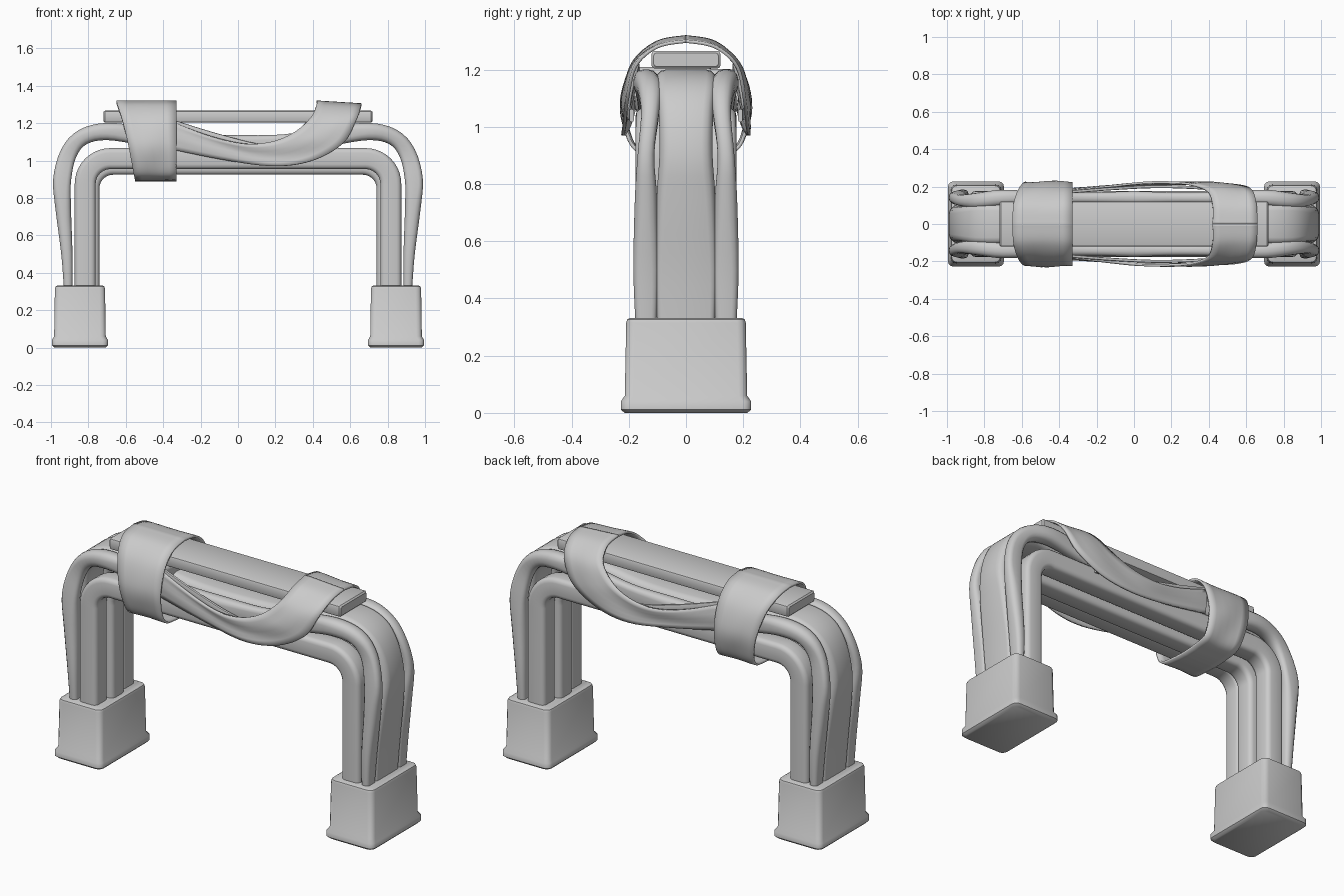
import bpy, bmesh, math
from mathutils import Vector

cube = bpy.data.objects.get("Cube")
if cube:
    bpy.data.objects.remove(cube, do_unlink=True)

grey = bpy.data.materials.new("plain_grey")
grey.use_nodes = True
grey.diffuse_color = (0.6, 0.6, 0.6, 1)
grey.node_tree.nodes["Principled BSDF"].inputs["Base Color"].default_value = (0.6, 0.6, 0.6, 1)


def finish(name, bm, angle=40):
    bmesh.ops.recalc_face_normals(bm, faces=bm.faces)
    me = bpy.data.meshes.new(name)
    bm.to_mesh(me)
    bm.free()
    ob = bpy.data.objects.new(name, me)
    bpy.context.collection.objects.link(ob)
    me.materials.append(grey)
    bpy.ops.object.select_all(action='DESELECT')
    ob.select_set(True)
    bpy.context.view_layer.objects.active = ob
    bpy.ops.object.shade_smooth_by_angle(angle=math.radians(angle))
    return ob


def spline(pts, steps=5):
    """Smooth curve through points of any dimension."""
    pts = [Vector(p) for p in pts]
    out = []
    for i in range(len(pts) - 1):
        a, b = pts[max(i - 1, 0)], pts[i]
        c, d = pts[i + 1], pts[min(i + 2, len(pts) - 1)]
        for k in range(steps):
            t = k / steps
            out.append(b + (c - a) * (t / 2) + (a * 2 - b * 5 + c * 4 - d) * (t * t / 2)
                       + (b * 3 - a - c * 3 + d) * (t ** 3 / 2))
    return out + [pts[-1]]


def round_rect(hx, hy, r, n=3):
    """Outline of a rounded rectangle."""
    out = []
    for q, (sx, sy) in enumerate([(1, 1), (-1, 1), (-1, -1), (1, -1)]):
        for k in range(n + 1):
            a = (q + k / n) * math.pi / 2
            out.append((sx * (hx - r) + r * math.cos(a), sy * (hy - r) + r * math.sin(a)))
    return out


def loft(name, rings, closed=False, caps=True, angle=40):
    """Skin a list of point rings."""
    bm = bmesh.new()
    vs = [[bm.verts.new(p) for p in ring] for ring in rings]
    n = len(vs[0])
    for a, b in zip(vs, vs[1:]):
        for j in range(n):
            bm.faces.new((a[j], a[(j + 1) % n], b[(j + 1) % n], b[j]))
    if caps:
        bm.faces.new(vs[0])
        bm.faces.new(vs[-1])
    return finish(name, bm, angle)


def arch(name, path, y, corner):
    """Sweep a rounded bar along points (x, z, half thickness, half width, y shift)."""
    rings = []
    for i, p in enumerate(path):
        a, b = path[max(i - 1, 0)], path[min(i + 1, len(path) - 1)]
        t = Vector((b[0] - a[0], b[1] - a[1])).normalized()
        r = corner * min(p[2], p[3])
        rings.append([(p[0] - t.y * u, y + p[4] + v, p[1] + t.x * u)
                      for u, v in round_rect(p[2], p[3], r)])
    return loft(name, rings)


def both_ends(half):
    return half + [Vector((-p[0],) + tuple(p[1:])) for p in reversed(half[:-1])]


def ribbon(name, edge_a, edge_b, closed=False, thick=0.012, cols=6):
    """Cloth band between two edge curves, mirrored front to back."""
    def whole(e):
        half = spline(e, 6)
        return half + [Vector((p.x, -p.y, p.z)) for p in reversed(half[:-1])]
    bm = bmesh.new()
    rows = []
    for i, (a, b) in enumerate(zip(whole(edge_a), whole(edge_b))):
        row = []
        for k in range(cols + 1):
            t = k / cols
            p = a.lerp(b, t)
            p.y *= 1 + 0.02 * math.sin(t * 7 + i * 0.25)   # soft wrinkles
            row.append(bm.verts.new(p))
        rows.append(row)
    for a, b in zip(rows, rows[1:]):
        for k in range(cols):
            bm.faces.new((a[k], a[k + 1], b[k + 1], b[k]))
    if closed:
        bmesh.ops.remove_doubles(bm, verts=bm.verts, dist=0.001)
    ob = finish(name, bm, 50)
    mod = ob.modifiers.new("cloth_thickness", 'SOLIDIFY')
    mod.thickness = thick
    mod.offset = 0
    return ob


# Feet with a flared base
for side, s in (("right", -1), ("left", 1)):
    levels = [(0, .138, .215), (.012, .15, .228), (.04, .15, .228), (.06, .138, .214),
              (.315, .134, .209), (.327, .13, .205), (.332, .12, .195)]
    loft(side + "_foot", [[(s * 0.845 + x, y, z) for x, y in round_rect(hx, hy, .03)]
                          for z, hx, hy in levels])

# Three bent bars side by side
for name, y, leg, top, r in (("front_bar", -.12, .817, 1.01, .135),
                             ("middle_bar", 0, .797, .98, .13),
                             ("back_bar", .12, .817, 1.01, .135)):
    half = [Vector((-leg, .3, .056, .056, 0))]
    for k in range(11):
        a = k / 10 * math.pi / 2
        half.append(Vector((-leg + r * (1 - math.cos(a)), top - r * (1 - math.sin(a)), .056, .056, 0)))
    half.append(Vector((0, top, .056, .056, 0)))
    arch(name, both_ends(half), y, .45)

# Loose straps draped over the bars, slack at the bends
drape = [(-.908, .3, .022), (-.915, .5, .03), (-.935, .75, .042), (-.94, .9, .048),
         (-.905, 1.04, .045), (-.83, 1.125, .043), (-.7, 1.155, .046), (-.5, 1.13, .05),
         (-.25, 1.09, .05), (0, 1.085, .05)]
for name, y, base in (("front_strap", -.14, .036), ("middle_strap", 0, .1), ("back_strap", .14, .036)):
    pts = []
    for i, (x, z, h) in enumerate(drape):
        swell = 0.008 * math.sin(i * 1.4)
        lean = -0.1 * y if 3 < i < 6 else 0
        pts.append((x, z, h, base + swell, lean))
    arch(name, both_ends(spline(pts, 4)), y, .8)

# Plank along the top
plank = loft("top_plank", [[(x, y, 1.235 + z) for y, z in round_rect(hy, hz, .01, 2)]
                           for x, hy, hz in ((-.72, .113, .024), (-.712, .12, .031),
                                             (.712, .12, .031), (.72, .113, .024))])

# Band wrapped fully round one end
wrap = [(0, 1.315), (-.1, 1.295), (-.18, 1.22), (-.22, 1.1), (-.21, 1.0), (-.17, .92), (-.08, .9), (0, .895)]
slant = [-.65, -.645, -.62, -.59, -.57, -.555, -.55, -.55]
ribbon("right_band", [(x, y, z) for x, (y, z) in zip(slant, wrap)],
       [(-.33, y, z) for y, z in wrap], closed=True)

# Band over the other end, sagging along both sides toward the first
ribbon("left_sagging_band",
       [(.42, 0, 1.315), (.42, -.1, 1.295), (.39, -.18, 1.23), (.3, -.215, 1.15), (.18, -.22, 1.1),
        (.03, -.215, 1.09), (-.15, -.2, 1.13), (-.36, -.18, 1.21)],
       [(.66, 0, 1.3), (.655, -.1, 1.28), (.63, -.18, 1.21), (.56, -.21, 1.09), (.4, -.215, 1.0),
        (.2, -.215, .97), (-.05, -.2, 1.0), (-.36, -.185, 1.06)])

# Thin twisted fold crossing the sag on each side
for name, s in (("front_fold", -1), ("back_fold", 1)):
    path = spline([(-.36, s * .17, 1.2), (-.1, s * .19, 1.12), (.15, s * .2, 1.06), (.42, s * .19, 1.04)], 6)
    rings = [[(p.x, p.y + v, p.z + u) for u, v in round_rect(.022, .008, .006, 2)] for p in path]
    loft(name, rings)
